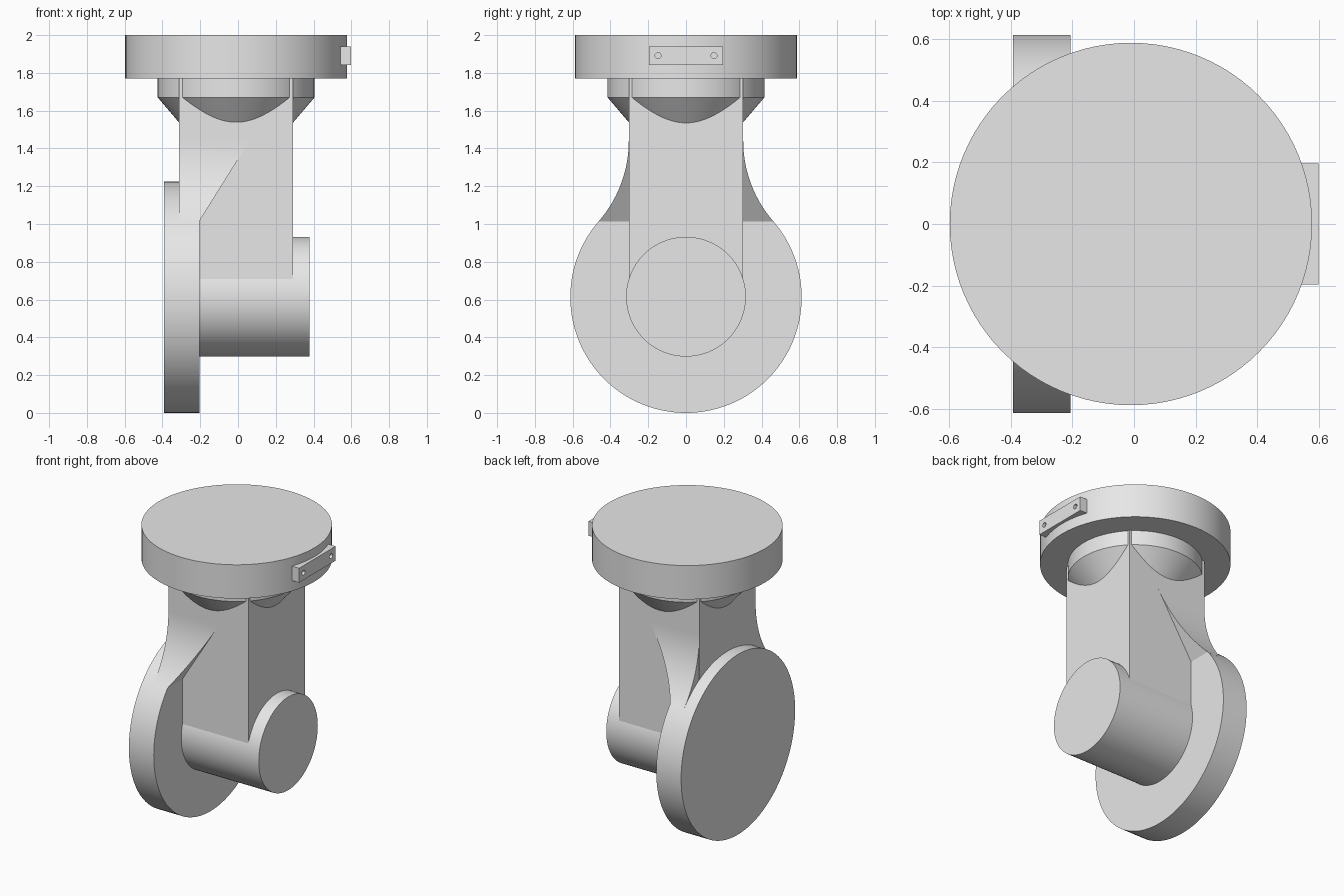
import bpy
import bmesh
import math
from mathutils import Matrix, Vector

if "Cube" in bpy.data.objects:
    bpy.data.objects.remove(bpy.data.objects["Cube"], do_unlink=True)

# One plain grey for the whole casting
grey = bpy.data.materials.new("light_grey")
grey.use_nodes = True
grey.diffuse_color = (0.8, 0.8, 0.8, 1)
grey.node_tree.nodes["Principled BSDF"].inputs["Base Color"].default_value = (0.8, 0.8, 0.8, 1)

AXIS_X = -0.01      # centre of the top disc and collar
COLUMN_LEFT, COLUMN_RIGHT, COLUMN_HALF = -0.312, 0.29, 0.303
WHEEL_R = 0.6125


def finish(name, bm, smooth=True):
    bmesh.ops.recalc_face_normals(bm, faces=bm.faces)
    mesh = bpy.data.meshes.new(name)
    bm.to_mesh(mesh)
    bm.free()
    mesh.materials.append(grey)
    obj = bpy.data.objects.new(name, mesh)
    bpy.context.collection.objects.link(obj)
    if smooth:
        bpy.ops.object.select_all(action="DESELECT")
        obj.select_set(True)
        bpy.context.view_layer.objects.active = obj
        bpy.ops.object.shade_smooth_by_angle(angle=math.radians(30))
    return obj


def box(name, low, high):
    low, high = Vector(low), Vector(high)
    bm = bmesh.new()
    bmesh.ops.create_cube(bm, size=1)
    bmesh.ops.scale(bm, vec=high - low, verts=bm.verts)
    bmesh.ops.translate(bm, vec=(low + high) / 2, verts=bm.verts)
    return finish(name, bm, smooth=False)


def cylinder(name, r_start, r_end, start, end, segments=96):
    """Round bar or cone between two points."""
    start, end = Vector(start), Vector(end)
    turn = (end - start).to_track_quat("Z", "Y").to_matrix().to_4x4()
    bm = bmesh.new()
    bmesh.ops.create_cone(bm, cap_ends=True, segments=segments, radius1=r_start,
                          radius2=r_end, depth=(end - start).length,
                          matrix=Matrix.Translation((start + end) / 2) @ turn)
    return finish(name, bm)


# Top disc, with collar and cone beneath it
cylinder("top_disc", 0.587, 0.587, (AXIS_X, 0, 1.77), (AXIS_X, 0, 2))
cylinder("collar", 0.415, 0.415, (AXIS_X, 0, 1.67), (AXIS_X, 0, 1.78))
cylinder("collar_cone", 0.27, 0.415, (AXIS_X, 0, 1.5), (AXIS_X, 0, 1.67))

# Square column, wheel and cross pin
box("column", (COLUMN_LEFT, -COLUMN_HALF, 0.615), (COLUMN_RIGHT, COLUMN_HALF, 1.78))
cylinder("wheel", WHEEL_R, WHEEL_R, (-0.392, 0, WHEEL_R), (-0.205, 0, WHEEL_R), 128)
cylinder("cross_pin", 0.317, 0.317, (-0.3, 0, 0.615), (0.378, 0, 0.615))

# Flare: an arc tangent to the column side and to the wheel rim,
# cut off on its right by a sloping plane
arc_r = 0.65
arc_y = COLUMN_HALF + arc_r
arc_rise = math.sqrt((WHEEL_R + arc_r) ** 2 - arc_y ** 2)
arc_z = WHEEL_R + arc_rise
sweep = math.atan2(arc_rise, arc_y)
steps = 20
side = []
for i in range(steps + 1):
    a = sweep * i / steps
    side.append((arc_y - arc_r * math.cos(a), arc_z - arc_r * math.sin(a)))
outline = side + [(-y, z) for y, z in reversed(side)]
foot_z = side[-1][1]

bm = bmesh.new()
outer = [bm.verts.new((COLUMN_LEFT + 0.0005, y, z)) for y, z in outline]
inner = [bm.verts.new((-0.205 + 0.625 * (z - foot_z), y, z)) for y, z in outline]
bm.faces.new(outer)
bm.faces.new(inner)
for i in range(len(outline)):
    j = (i + 1) % len(outline)
    bm.faces.new((outer[i], outer[j], inner[j], inner[i]))
finish("column_flare", bm)

# Small mounting plate on the disc rim, with two drilled holes
plate = box("mounting_plate", (0.543, -0.196, 1.842), (0.597, 0.196, 1.94))
for y in (-0.148, 0.148):
    drill = cylinder("hole_cutter", 0.016, 0.016, (0.57, y, 1.891), (0.62, y, 1.891), 24)
    cut = plate.modifiers.new("hole", "BOOLEAN")
    cut.operation = "DIFFERENCE"
    cut.solver = "EXACT"
    cut.object = drill
    bpy.context.view_layer.objects.active = plate
    bpy.ops.object.modifier_apply(modifier=cut.name)
    bpy.data.objects.remove(drill, do_unlink=True)
